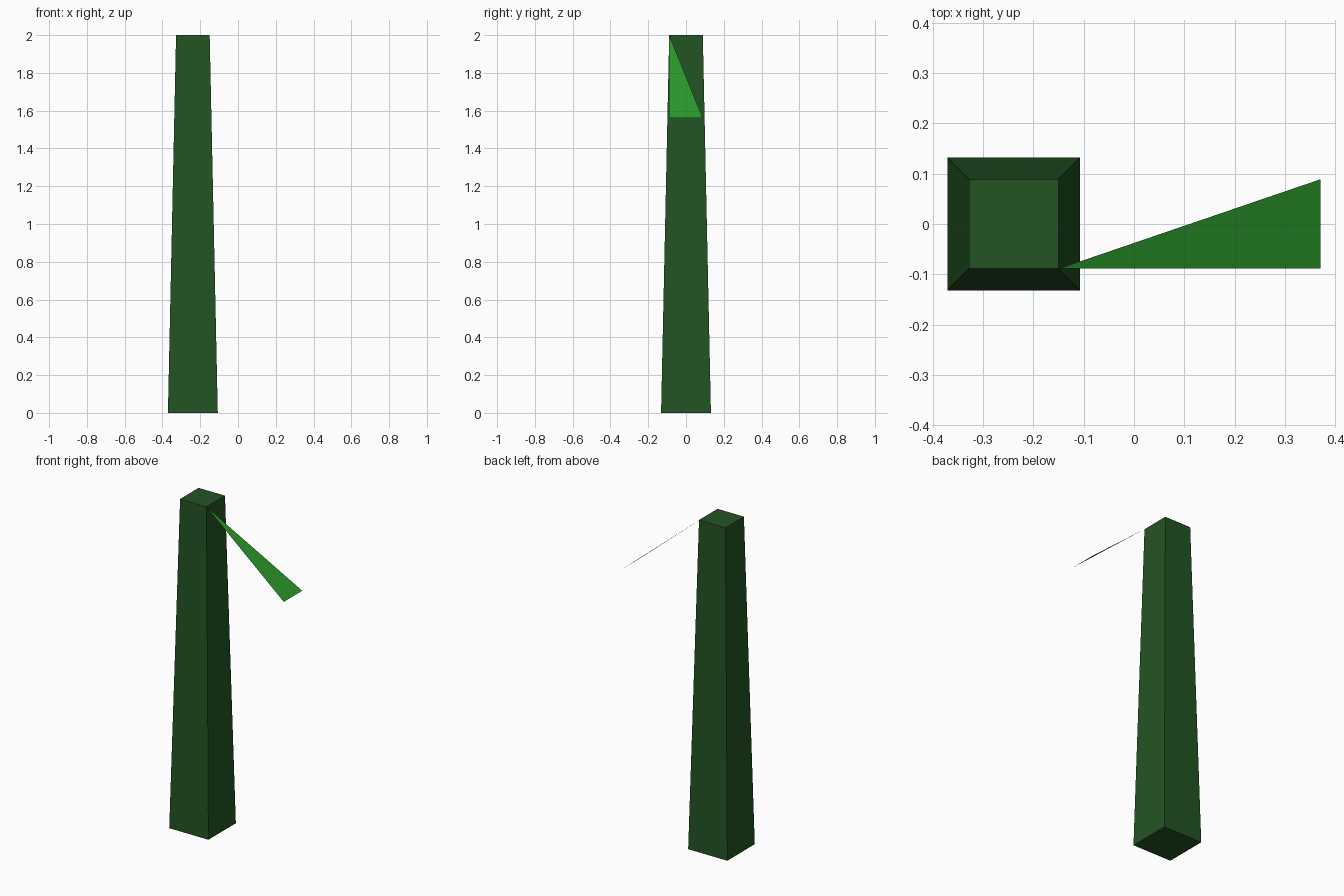
import bpy, bmesh
from mathutils import Vector

if "Cube" in bpy.data.objects:
    bpy.data.objects.remove(bpy.data.objects["Cube"])


def material(name, color):
    mat = bpy.data.materials.new(name)
    mat.diffuse_color = (*color, 1)
    mat.use_nodes = True
    mat.node_tree.nodes["Principled BSDF"].inputs["Base Color"].default_value = mat.diffuse_color
    return mat


def add_object(name, bm, mat):
    mesh = bpy.data.meshes.new(name)
    bm.to_mesh(mesh)
    bm.free()
    mesh.materials.append(mat)
    obj = bpy.data.objects.new(name, mesh)
    bpy.context.collection.objects.link(obj)
    return obj


POST_X, HEIGHT = -0.239, 2.0
BASE_HALF, TOP_HALF = 0.132, 0.089
TIP_X, TIP_Z = 0.371, 1.56

# Tapered square post
bm = bmesh.new()
bmesh.ops.create_cube(bm, size=2)
for v in bm.verts:
    half = TOP_HALF if v.co.z > 0 else BASE_HALF
    v.co = Vector((POST_X + v.co.x * half, v.co.y * half, HEIGHT if v.co.z > 0 else 0))
add_object("post", bm, material("dark_green", (0.017, 0.088, 0.017)))

# Single-sided triangular blade sloping down from the front right top corner
bm = bmesh.new()
corners = [(POST_X + TOP_HALF, -TOP_HALF, HEIGHT),
           (TIP_X, TOP_HALF, TIP_Z),
           (TIP_X, -TOP_HALF, TIP_Z)]
bm.faces.new([bm.verts.new(c) for c in corners])
add_object("blade", bm, material("leaf_green", (0.025, 0.33, 0.025)))
